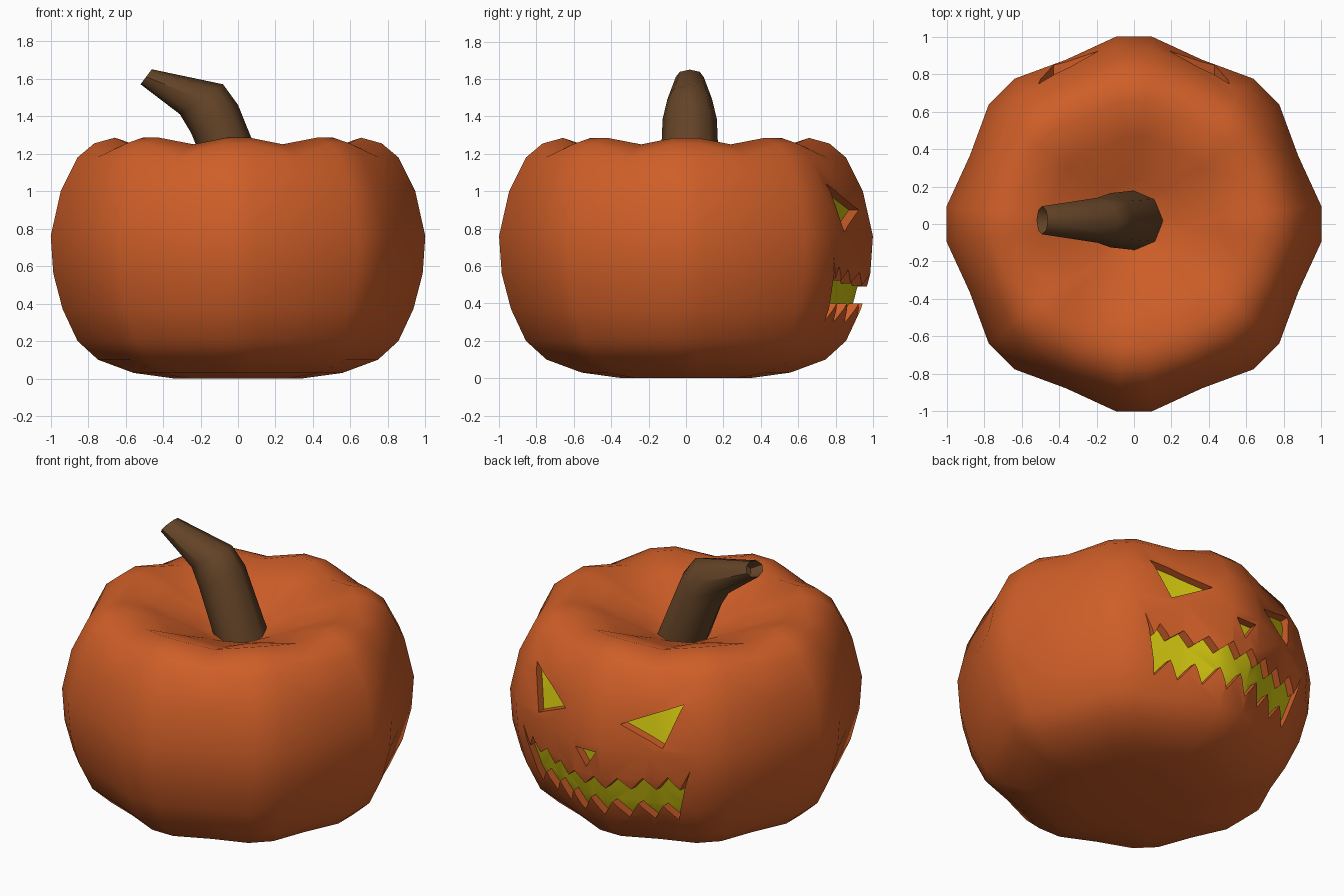
import bpy, bmesh, math
from mathutils import Vector

if "Cube" in bpy.data.objects:
    bpy.data.objects.remove(bpy.data.objects["Cube"])


def material(name, color):
    m = bpy.data.materials.new(name)
    m.diffuse_color = (*color, 1)
    m.use_nodes = True
    m.node_tree.nodes["Principled BSDF"].inputs["Base Color"].default_value = m.diffuse_color
    return m


ORANGE = material("pumpkin orange", (0.62, 0.112, 0.021))
BROWN = material("stem brown", (0.125, 0.056, 0.02))
YELLOW = material("glow yellow", (0.64, 0.56, 0.005))


def make_object(name, bm, *mats):
    bmesh.ops.recalc_face_normals(bm, faces=bm.faces)
    me = bpy.data.meshes.new(name)
    bm.to_mesh(me)
    bm.free()
    ob = bpy.data.objects.new(name, me)
    bpy.context.collection.objects.link(ob)
    for m in mats:
        me.materials.append(m)
    return ob


def bridge(bm, rings):
    for a, b in zip(rings, rings[1:]):
        n = len(a)
        for i in range(n):
            bm.faces.new((a[i], a[(i + 1) % n], b[(i + 1) % n], b[i]))


def subtract(target, cutter):
    mod = target.modifiers.new("cut", 'BOOLEAN')
    mod.operation, mod.solver, mod.object = 'DIFFERENCE', 'EXACT', cutter
    bpy.context.view_layer.objects.active = target
    bpy.ops.object.modifier_apply(modifier=mod.name)


def smooth(ob, angle):
    bpy.ops.object.select_all(action='DESELECT')
    ob.select_set(True)
    bpy.context.view_layer.objects.active = ob
    bpy.ops.object.shade_smooth_by_angle(angle=math.radians(angle))


# Pumpkin body: eight lobes with blunt ridges and shallow valleys between
PROFILE = [(0.34, 0.0), (0.56, 0.03), (0.75, 0.10), (0.86, 0.20), (0.94, 0.37),
           (0.99, 0.56), (1.004, 0.76), (0.95, 1.0), (0.86, 1.18), (0.77, 1.255),
           (0.66, 1.285), (0.47, 1.22), (0.24, 1.12), (0.14, 1.07)]
CENTRE = Vector((0, 0, 0.65))


def pumpkin(name, scale=1.0):
    bm = bmesh.new()
    rings = []
    for r, z in PROFILE:
        ring = []
        for lobe in range(8):
            for da, valley in ((-5.5, False), (5.5, False), (22.5, True)):
                a = math.radians(lobe * 45 + da)
                rr = r * 0.945 if valley else r
                zz = z - 0.035 if valley and z > 1.19 else z
                p = Vector((rr * math.cos(a), rr * math.sin(a), zz))
                ring.append(bm.verts.new(CENTRE + (p - CENTRE) * scale))
        rings.append(ring)
    bridge(bm, rings)
    bm.faces.new(rings[0])
    bm.faces.new(rings[-1])
    bmesh.ops.triangulate(bm, faces=bm.faces)
    return make_object(name, bm, ORANGE, YELLOW)


body = pumpkin("pumpkin_body")
inner = pumpkin("inner_helper", 0.95)


# Carved face on the +y side, outlines given as (x, z)
def prism(name, outline):
    bm = bmesh.new()
    f = bm.faces.new([bm.verts.new((x, 0.4, z)) for x, z in outline])
    ext = bmesh.ops.extrude_face_region(bm, geom=[f], use_keep_orig=True)
    for v in ext["geom"]:
        if isinstance(v, bmesh.types.BMVert):
            v.co.y = 1.3
    return make_object(name, bm, ORANGE)


eye = [(0.51, 1.04), (0.43, 0.78), (0.19, 0.90)]
nose = [(-0.07, 0.72), (0.07, 0.72), (0, 0.61)]
top, low = [(-0.58, 0.655)], []
for i in range(8):
    x = -0.473 + i * 0.135
    top += [(x - 0.045, 0.49 + 0.15 * x * x), (x + 0.02, 0.56 + 0.18 * x * x)]
    low += [(x, 0.29 + 0.06 * x * x), (x + 0.0675, 0.40)]
top += [(0.52, 0.53), (0.58, 0.655)]
mouth = top + low[:-1][::-1]

cutters = [prism("eye_cutter", eye),
           prism("eye_cutter", [(-x, z) for x, z in eye]),
           prism("nose_cutter", nose), prism("mouth_cutter", mouth)]
for c in cutters:
    subtract(c, inner)
    subtract(body, c)

# Floors of the carving glow yellow
for p in body.data.polygons:
    hit, loc, _, _ = inner.closest_point_on_mesh(p.center)
    p.material_index = 1 if hit and (loc - p.center).length < 0.003 and p.center.y > 0.5 and p.normal.y > 0 else 0
for ob in cutters + [inner]:
    bpy.data.objects.remove(ob)
smooth(body, 50)

# Bent stem: sections given by left and right edge (x, z) and half depth
SECTIONS = [((-0.14, 1.04), (0.17, 1.04), 0.16), ((-0.25, 1.31), (0.0, 1.46), 0.145),
            ((-0.31, 1.41), (-0.08, 1.57), 0.12), ((-0.52, 1.57), (-0.46, 1.65), 0.075)]
bm = bmesh.new()
rings = []
for (lx, lz), (rx, rz), d in SECTIONS:
    mid = Vector(((lx + rx) / 2, 0.02, (lz + rz) / 2))
    half = Vector((rx - lx, 0, rz - lz)) / 2
    rings.append([bm.verts.new(mid + half * math.cos(k * math.pi / 4)
                               + Vector((0, d * math.sin(k * math.pi / 4), 0))) for k in range(8)])
# Hollow tip
mid = sum((v.co for v in rings[-1]), Vector()) / 8
rings.append([bm.verts.new(mid + (v.co - mid) * 0.6 + Vector((0.06, 0, -0.03))) for v in rings[-1]])
bridge(bm, rings)
bm.faces.new(rings[0])
bm.faces.new(rings[-1])
stem = make_object("stem", bm, BROWN)
smooth(stem, 50)
